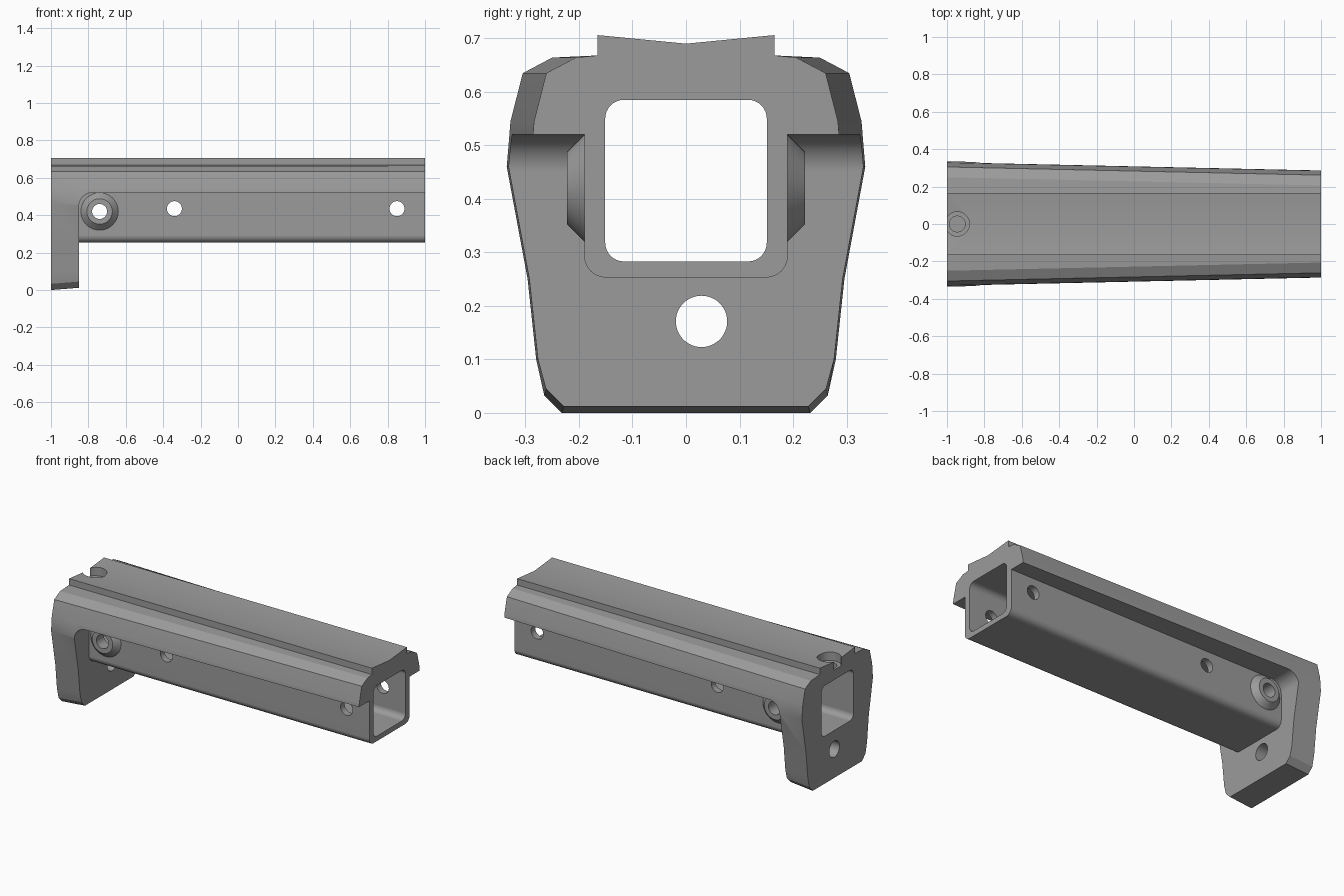
import bpy, bmesh, math
from mathutils import Matrix

if "Cube" in bpy.data.objects:
    bpy.data.objects.remove(bpy.data.objects["Cube"])

grey = bpy.data.materials.new("metal_grey")
grey.diffuse_color = (0.33, 0.33, 0.33, 1)
grey.use_nodes = True
grey.node_tree.nodes["Principled BSDF"].inputs["Base Color"].default_value = grey.diffuse_color


def loft(name, rings):
    """Closed solid through matching rings of points."""
    bm = bmesh.new()
    loops = [[bm.verts.new(p) for p in r] for r in rings]
    n = len(loops[0])
    for a, b in zip(loops, loops[1:]):
        for i in range(n):
            bm.faces.new((a[i], a[(i + 1) % n], b[(i + 1) % n], b[i]))
    bm.faces.new(loops[0])
    bm.faces.new(loops[-1])
    bmesh.ops.recalc_face_normals(bm, faces=bm.faces)
    me = bpy.data.meshes.new(name)
    bm.to_mesh(me)
    bm.free()
    ob = bpy.data.objects.new(name, me)
    bpy.context.collection.objects.link(ob)
    me.materials.append(grey)
    return ob


def rod(name, axis, centre, r1, r2, lo, hi, n=48):
    """Round bar or cone along an axis, centred on the two other coordinates."""
    rings = []
    for r, d in ((r1, lo), (r2, hi)):
        ring = []
        for i in range(n):
            a = math.tau * i / n
            p = [centre[0] + r * math.cos(a), centre[1] + r * math.sin(a)]
            p.insert("xyz".index(axis), d)
            ring.append(p)
        rings.append(ring)
    return loft(name, rings)


def rounded_bar(name, half, z0, z1, rad, rad_top, x0, x1, seg=8):
    pts = []
    for sy, sz, start, r in ((1, 1, 0, rad_top), (-1, 1, 90, rad_top),
                             (-1, -1, 180, rad), (1, -1, 270, rad)):
        cy, cz = sy * (half - r), (z1 - r if sz > 0 else z0 + r)
        for i in range(seg + 1):
            a = math.radians(start + 90 * i / seg)
            pts.append((cy + r * math.cos(a), cz + r * math.sin(a)))
    return loft(name, [[(x, y, z) for y, z in pts] for x in (x0, x1)])


def combine(target, tool, op):
    m = target.modifiers.new("bool", "BOOLEAN")
    m.object, m.operation, m.solver = tool, op, "EXACT"
    bpy.context.view_layer.objects.active = target
    bpy.ops.object.modifier_apply(modifier=m.name)
    bpy.data.objects.remove(tool)


# tapered outer body: half profile, mirrored
HALF = [(0.232, 0.0), (0.265, 0.033), (0.28, 0.10), (0.296, 0.25), (0.335, 0.46),
        (0.328, 0.545), (0.305, 0.635), (0.25, 0.664), (0.165, 0.668), (0.165, 0.706)]


def section(x):
    pts = []
    for y, z in HALF:
        y -= 0.022 * (x + 1) * (y > 0.17)
        if z < 0.05:
            z += 0.08 * min(x + 1, 0.15)
        pts.append((x, y, z))
    return pts + [(x, 0, 0.69)] + [(x, -y, z) for _, y, z in reversed(pts)]


body = loft("handguard_body", [section(x) for x in (-1, -0.85, 1)])

# side clearance below the cover, filleted into the end post, leaving the tube
notch = [(-0.85, -0.2), (1.3, -0.2), (1.3, 0.52)]
for i in range(11):
    a = math.radians(90 + 9 * i)
    notch.append((-0.78 + 0.07 * math.cos(a), 0.45 + 0.07 * math.sin(a)))
clearance = loft("clearance", [[(x, y, z) for x, z in notch] for y in (-1, 1)])
combine(clearance, rounded_bar("tube", 0.19, 0.253, 0.8, 0.04, 0.04, -0.95, 1.5), "DIFFERENCE")
combine(body, clearance, "DIFFERENCE")

# conical bosses on both tube walls
for s in (-1, 1):
    combine(body, rod("boss", "y", (-0.74, 0.42), 0.12, 0.068, s * 0.17, s * 0.222), "UNION")

# square bore and cross holes
combine(body, rounded_bar("bore", 0.151, 0.283, 0.585, 0.035, 0.035, -1.2, 1.2), "DIFFERENCE")
for x, z in ((-0.74, 0.42), (-0.34, 0.435), (0.85, 0.435)):
    combine(body, rod("cross_hole", "y", (x, z), 0.04, 0.04, -0.6, 0.6), "DIFFERENCE")

# post hole and counterbored top hole
combine(body, rod("post_hole", "x", (0.029, 0.171), 0.048, 0.048, -1.2, -0.7), "DIFFERENCE")
combine(body, rod("top_recess", "z", (-0.945, 0), 0.065, 0.065, 0.645, 0.9), "DIFFERENCE")
combine(body, rod("top_hole", "z", (-0.945, 0), 0.042, 0.042, 0.5, 0.9), "DIFFERENCE")

# smooth curved areas, keep edges crisp
bpy.context.view_layer.objects.active = body
body.select_set(True)
bpy.ops.object.shade_smooth_by_angle(angle=math.radians(17))
wn = body.modifiers.new("weighted_normals", "WEIGHTED_NORMAL")
wn.keep_sharp = True
